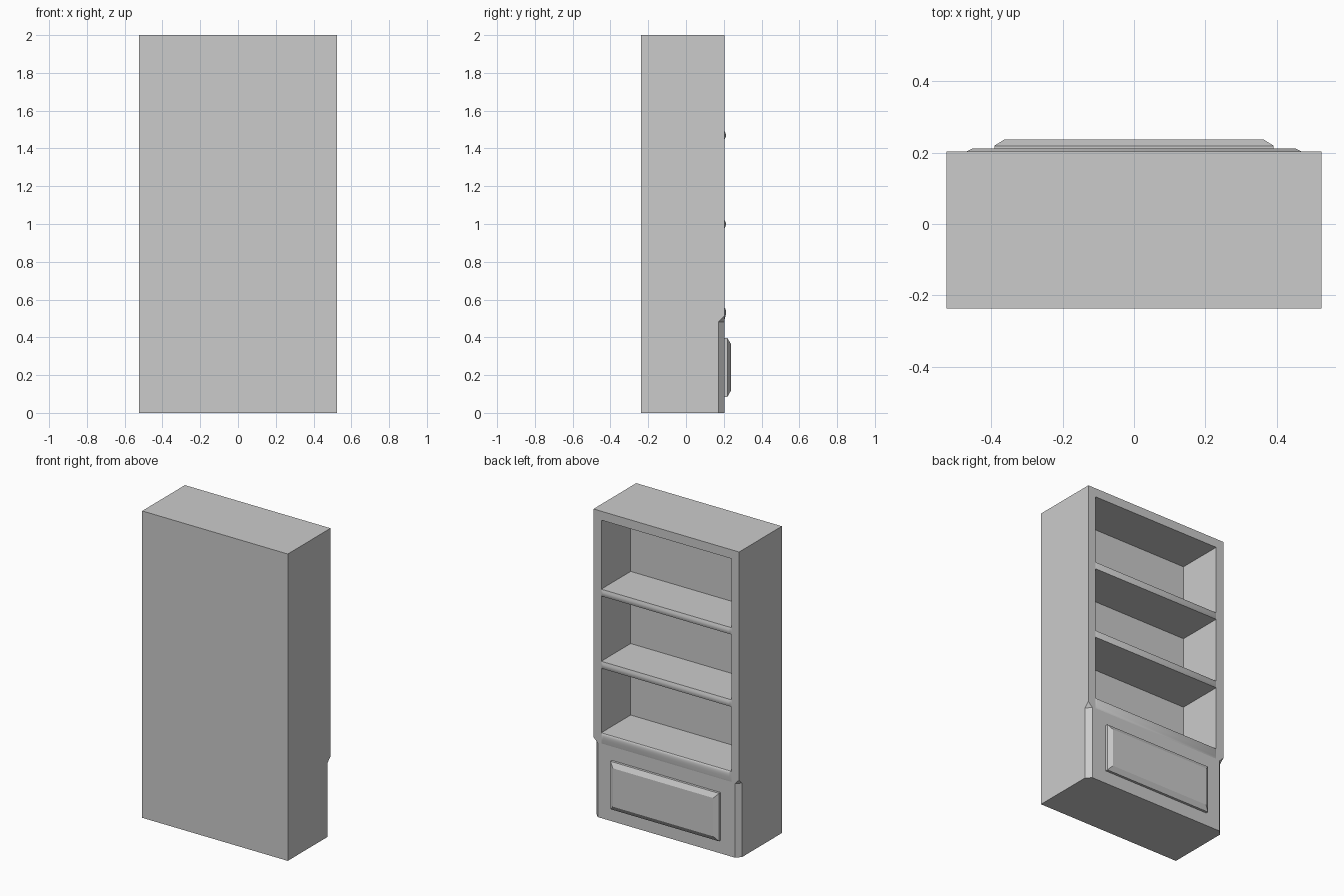
import bpy, bmesh

if "Cube" in bpy.data.objects:
    bpy.data.objects.remove(bpy.data.objects["Cube"])

FRONT, BACK, HW = 0.203, -0.237, 0.525   # open side, closed side, half width
OPEN = 0.469                             # half width of the openings


def finish(bm, name):
    bmesh.ops.recalc_face_normals(bm, faces=bm.faces)
    me = bpy.data.meshes.new(name)
    bm.to_mesh(me)
    bm.free()
    ob = bpy.data.objects.new(name, me)
    bpy.context.collection.objects.link(ob)
    return ob


def hull(name, pts):
    bm = bmesh.new()
    for p in pts:
        bm.verts.new(p)
    bmesh.ops.convex_hull(bm, input=bm.verts)
    return finish(bm, name)


def box(name, x0, x1, y0, y1, z0, z1):
    return hull(name, [(x, y, z) for x in (x0, x1) for y in (y0, y1) for z in (z0, z1)])


def cut(target, cutter):
    cutter.hide_render = True
    mod = target.modifiers.new("cut", 'BOOLEAN')
    mod.operation = 'DIFFERENCE'
    mod.solver = 'EXACT'
    mod.object = cutter
    bpy.context.view_layer.objects.active = target
    bpy.ops.object.modifier_apply(modifier=mod.name)
    bpy.data.objects.remove(cutter, do_unlink=True)


# carcass
body = box("bookcase_body", -HW, HW, BACK, FRONT, 0, 2)

# three open compartments
for z0, z1 in ((0.556, 0.976), (1.022, 1.447), (1.492, 1.942)):
    cut(body, box("compartment_cutter", -OPEN, OPEN, -0.1, FRONT + 0.2, z0, z1))

# stopped chamfers on the lower corners
c = 0.031
for s in (-1, 1):
    pts = [(s * (HW + dx), FRONT + dy, z) for z in (-0.1, 0.482)
           for dx, dy in ((0.02, -c - 0.02), (-c - 0.02, 0.02), (0.06, 0.06))]
    pts.append((s * (HW + c / 2), FRONT + c / 2, 0.544))
    cut(body, hull("chamfer_cutter", pts))


# rounded mouldings along the shelf edges, mitred at their ends
def moulding(name, profile):
    bm = bmesh.new()
    rows = [[bm.verts.new((s * (OPEN - 2 * max(d, 0)), FRONT + d, z)) for d, z in profile]
            for s in (-1, 1)]
    n = len(profile)
    for i in range(n):
        j = (i + 1) % n
        bm.faces.new((rows[0][i], rows[0][j], rows[1][j], rows[1][i]))
    for r in rows:
        bm.faces.new(r)
    ob = finish(bm, name)
    for f in ob.data.polygons:
        f.use_smooth = len(f.vertices) == 4
    bpy.ops.object.select_all(action='DESELECT')
    ob.select_set(True)
    bpy.context.view_layer.objects.active = ob
    bpy.ops.object.shade_smooth_by_angle(angle=0.9)


for name, z0, z1 in (("middle_shelf_edge", 0.976, 1.022), ("upper_shelf_edge", 1.447, 1.492)):
    h = z1 - z0
    moulding(name, [(0, z0), (0.0055, z0 + h * 0.2), (0.0085, z0 + h * 0.4),
                    (0.0085, z0 + h * 0.6), (0.0055, z0 + h * 0.8), (0, z1)])
moulding("lower_shelf_edge", [(0, 0.487), (0.003, 0.50), (0.007, 0.515), (0.0085, 0.53),
                              (0.0085, 0.543), (0.005, 0.552), (0, 0.556)])

# raised, bevelled panel on the base
hull("drawer_panel", [(sx * w, y, 0.241 + sz * h) for sx in (-1, 1) for sz in (-1, 1)
                      for y, w, h in ((FRONT - 0.005, 0.391, 0.156), (0.219, 0.391, 0.156),
                                      (0.237, 0.362, 0.125))])
